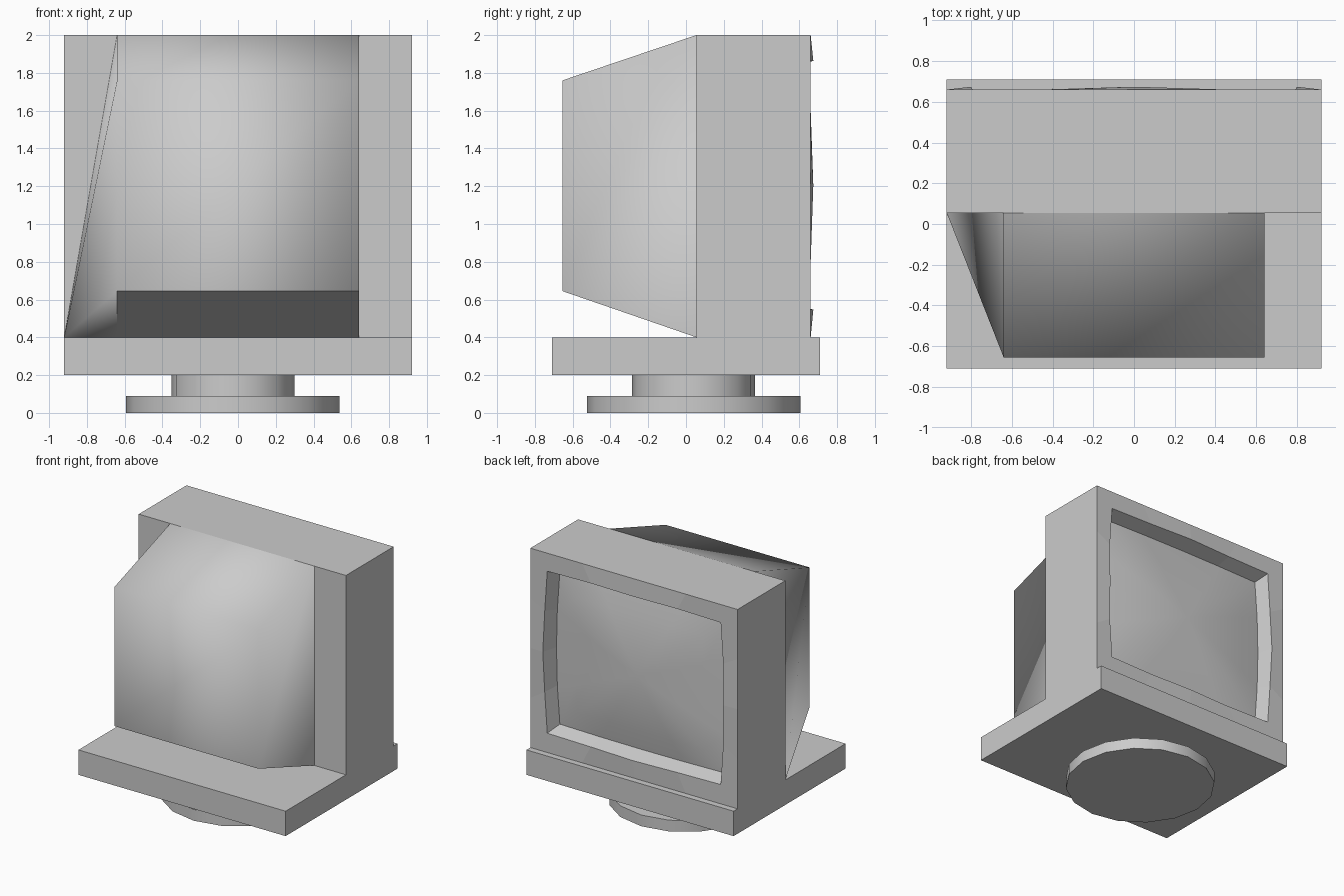
import bpy, bmesh, math

if "Cube" in bpy.data.objects:
    bpy.data.objects.remove(bpy.data.objects["Cube"])


def make_object(name, bm):
    bmesh.ops.recalc_face_normals(bm, faces=bm.faces[:])
    mesh = bpy.data.meshes.new(name)
    bm.to_mesh(mesh)
    bm.free()
    obj = bpy.data.objects.new(name, mesh)
    bpy.context.collection.objects.link(obj)
    return obj


def box(name, lo, hi):
    bm = bmesh.new()
    bmesh.ops.create_cube(bm, size=1)
    for v in bm.verts:
        v.co = [lo[i] + (v.co[i] + 0.5) * (hi[i] - lo[i]) for i in range(3)]
    return make_object(name, bm)


def disc(name, radius, z0, z1):
    bpy.ops.mesh.primitive_cylinder_add(vertices=16, radius=radius, depth=z1 - z0,
                                        location=(-0.027, 0.04, (z0 + z1) / 2))
    obj = bpy.context.object
    obj.name = name
    bpy.ops.object.shade_smooth_by_angle(angle=math.radians(40))


SEG = 4  # segments along each side of the screen opening


def ring(bm, hx, hz, cz, y, bow=0.0, bump=0.0):
    """Rectangular loop facing y; sides bow outward and midpoints can push forward."""
    verts = []
    for side in range(4):
        for i in range(SEG):
            t = -1 + 2 * i / SEG
            b = bow * (1 - t * t)
            x, z = [(t * hx, -hz - b * 0.3), (hx + b, t * hz),
                    (-t * hx, hz + b * 0.3), (-hx - b, -t * hz)][side]
            verts.append(bm.verts.new((x, y + bump * max(0, 1 - 2 * abs(t)), cz + z)))
    return verts


def bridge(bm, a, b):
    n = len(a)
    return [bm.faces.new((a[i], a[(i + 1) % n], b[(i + 1) % n], b[i])) for i in range(n)]


# Swivel stand and base slab
disc("stand_foot", 0.565, 0.0, 0.09)
disc("stand_neck", 0.325, 0.09, 0.2)
box("base_slab", (-0.92, -0.71, 0.2), (0.92, 0.71, 0.4))

# Screen frame with recessed opening and domed glass, on the +y side
bm = bmesh.new()
back = ring(bm, 0.92, 0.8, 1.2, 0.055)
front = ring(bm, 0.92, 0.8, 1.2, 0.66)
opening = ring(bm, 0.77, 0.65, 1.205, 0.66, 0.03, 0.014)
recess = ring(bm, 0.735, 0.61, 1.205, 0.55, 0.03)
bm.faces.new(back)
for a, b in ((back, front), (front, opening), (opening, recess)):
    bridge(bm, a, b)
glass, prev = [], recess
for s in (0.75, 0.5, 0.25):
    cur = ring(bm, 0.735 * s, 0.61 * s, 1.205, 0.55 + 0.07 * (1 - s * s), 0.03 * s)
    glass += bridge(bm, prev, cur)
    prev = cur
tip = bm.verts.new((0, 0.62, 1.205))
for i in range(len(prev)):
    glass.append(bm.faces.new((prev[i], prev[(i + 1) % len(prev)], tip)))
for f in glass:
    f.smooth = True
make_object("screen_frame", bm)

# Tapered tube housing; its left side sweeps out to the lower frame corner
bm = bmesh.new()
V = [bm.verts.new(p) for p in (
    (-0.64, -0.655, 0.645), (0.64, -0.655, 0.645), (0.64, -0.655, 1.76), (-0.64, -0.655, 1.76),
    (-0.64, 0.055, 0.4), (0.64, 0.055, 0.4), (0.64, 0.055, 2.0), (-0.64, 0.055, 2.0),
    (-0.92, 0.055, 0.4))]
for idx in ((0, 1, 2, 3), (3, 2, 6, 7), (1, 5, 6, 2), (0, 3, 8), (3, 7, 8), (0, 8, 4), (0, 4, 5, 1)):
    f = bm.faces.new([V[i] for i in idx])
    f.smooth = idx != (0, 4, 5, 1)
make_object("tube_housing", bm)
